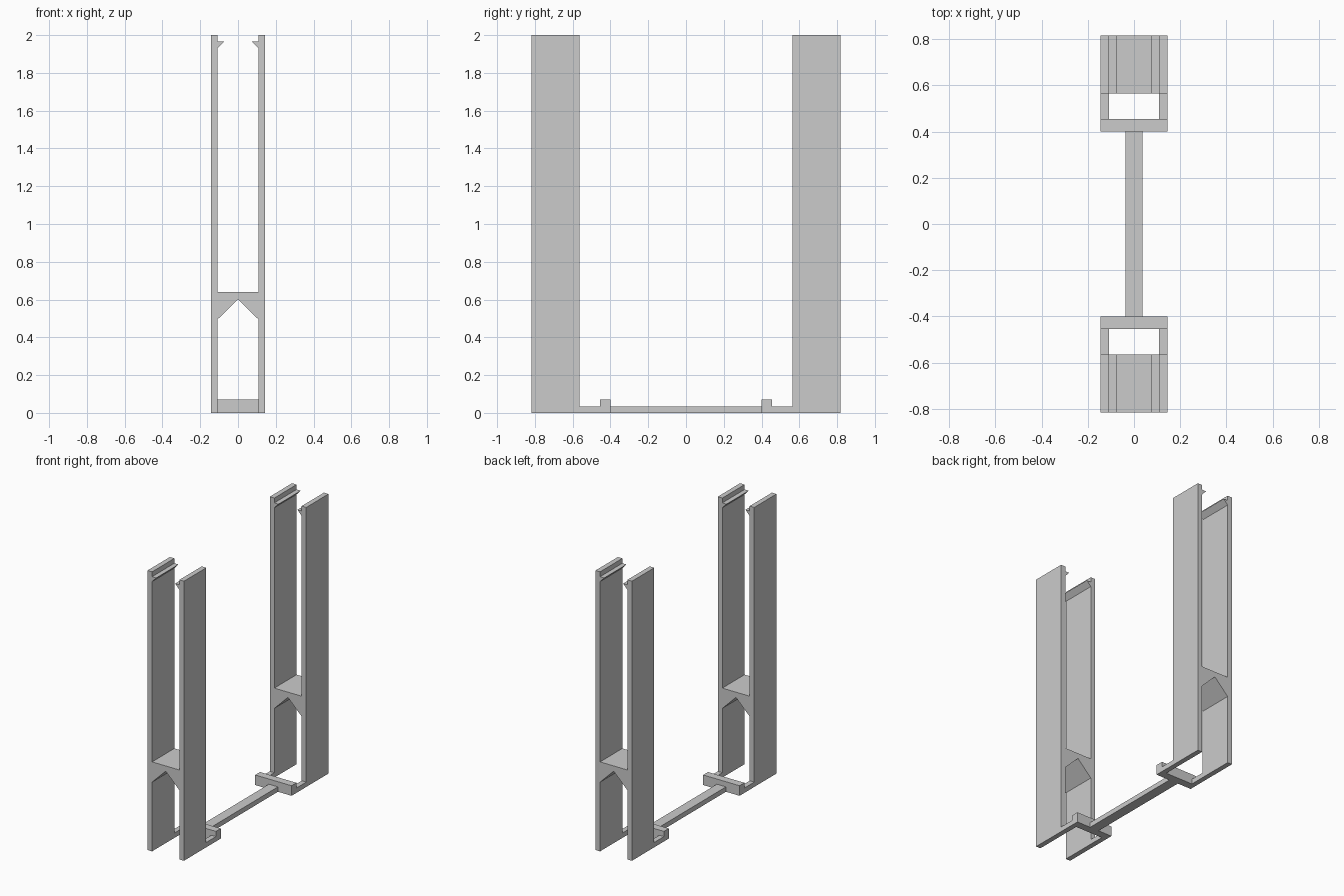
import bpy
import bmesh
from mathutils import Vector

cube = bpy.data.objects.get("Cube")
if cube:
    bpy.data.objects.remove(cube, do_unlink=True)

GREY = (0.6, 0.6, 0.6, 1.0)
grey = bpy.data.materials.new("plain grey")
grey.use_nodes = True
grey.diffuse_color = GREY
grey.node_tree.nodes["Principled BSDF"].inputs["Base Color"].default_value = GREY

OUTER, INNER = 0.144, 0.108      # half widths of the uprights
NEAR, FAR = 0.565, 0.817         # depth range of each tower
BAR_IN, BAR_OUT = 0.40, 0.455    # depth range of each cross bar
THICK = 0.035


def prism(name, points, depth):
    """Extrude a closed outline along the depth vector."""
    bm = bmesh.new()
    face = bm.faces.new([bm.verts.new(p) for p in points])
    ext = bmesh.ops.extrude_face_region(bm, geom=[face])
    moved = [v for v in ext["geom"] if isinstance(v, bmesh.types.BMVert)]
    bmesh.ops.translate(bm, verts=moved, vec=Vector(depth))
    bmesh.ops.recalc_face_normals(bm, faces=bm.faces)
    mesh = bpy.data.meshes.new(name)
    bm.to_mesh(mesh)
    bm.free()
    mesh.materials.append(grey)
    obj = bpy.data.objects.new(name, mesh)
    bpy.context.collection.objects.link(obj)
    return obj


def box(name, x0, x1, y0, y1, height):
    base = [(x0, y0, 0), (x1, y0, 0), (x1, y1, 0), (x0, y1, 0)]
    return prism(name, base, (0, 0, height))


# Half outline of a tower: shelf, clip catch, upright, peaked underside
half = [(INNER, 0.64), (INNER, 1.93), (0.075, 1.965), (INNER, 1.965),
        (INNER, 2), (OUTER, 2), (OUTER, 0), (INNER, 0), (INNER, 0.495)]
outline = half + [(0, 0.602)] + [(-x, z) for x, z in reversed(half)]

for side, label in ((-1, "front"), (1, "back")):
    # Tower with two uprights, shelf and catches
    prism(label + "_tower", [(x, side * NEAR, z) for x, z in outline],
          (0, side * (FAR - NEAR), 0))
    # Raised bar across the foot
    box(label + "_cross_bar", -OUTER, OUTER, side * BAR_IN, side * BAR_OUT, 0.072)
    # Low arms joining the bar to the uprights
    for sx, hand in ((-1, "right"), (1, "left")):
        box(f"{label}_{hand}_arm", sx * INNER, sx * OUTER,
            side * BAR_OUT, side * NEAR, THICK)

# Long beam linking both feet
box("connecting_beam", -0.036, 0.036, -BAR_IN, BAR_IN, THICK)
